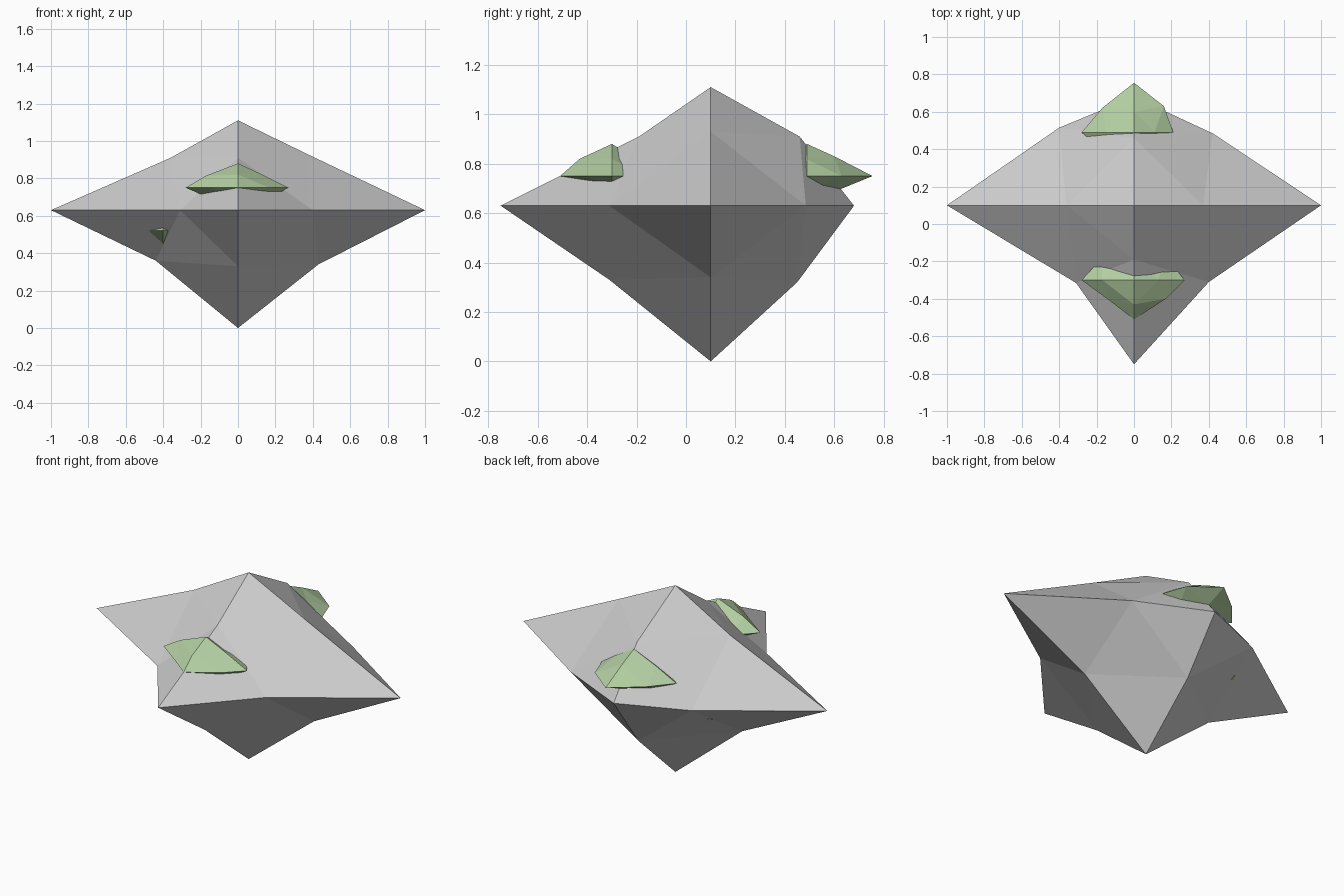
import bpy, bmesh
from mathutils import Vector

if "Cube" in bpy.data.objects:
    bpy.data.objects.remove(bpy.data.objects["Cube"])

AXIS = {'l': 0, 'r': 0, 'f': 1, 'b': 1, 'd': 2, 'u': 2}
SIGN = {'l': -1, 'r': 1, 'f': -1, 'b': 1, 'd': -1, 'u': 1}


def faceted_lump(name, centre, tips, mids, material=None):
    """Octahedron split once: six tips plus a dented point on each edge.
    tips: distance along each direction; mids: the two distances per edge."""
    bm = bmesh.new()
    c = Vector(centre)

    def point(parts):
        p = c.copy()
        for d, dist in parts:
            p[AXIS[d]] += SIGN[d] * dist
        return bm.verts.new(p)

    tip = {d: point([(d, t)]) for d, t in tips.items()}
    mid = {}
    for a in 'lr':
        for b in 'fb':
            for e in 'du':
                for pair in (a + b, a + e, b + e):
                    if pair not in mid:
                        default = [tips[k] * 0.52 for k in pair]
                        mid[pair] = point(zip(pair, mids.get(pair, default)))
                ab, ae, be = mid[a + b], mid[a + e], mid[b + e]
                for f in ((tip[a], ab, ae), (tip[b], be, ab), (tip[e], ae, be), (ab, be, ae)):
                    bm.faces.new(f)
    bmesh.ops.recalc_face_normals(bm, faces=bm.faces)
    me = bpy.data.meshes.new(name)
    bm.to_mesh(me)
    bm.free()
    ob = bpy.data.objects.new(name, me)
    bpy.context.collection.objects.link(ob)
    if material:
        me.materials.append(material)
    return ob


moss = bpy.data.materials.new("moss_green")
moss.diffuse_color = (0.45, 0.62, 0.36, 1)
moss.use_nodes = True
moss.node_tree.nodes["Principled BSDF"].inputs["Base Color"].default_value = moss.diffuse_color

# Main boulder
faceted_lump("rock", (0, 0.10, 0.63),
             dict(l=1, r=1, f=0.85, b=0.58, d=0.63, u=0.48),
             dict(lf=(0.31, 0.415), rf=(0.40, 0.41), lb=(0.40, 0.415), rb=(0.42, 0.385),
                  lu=(0.36, 0.28), ru=(0.37, 0.30), ld=(0.44, 0.27), rd=(0.43, 0.29),
                  fu=(0.29, 0.28), bu=(0.36, 0.28), fd=(0.41, 0.30), bd=(0.35, 0.31)))

# Moss patch on the front slope
faceted_lump("front_moss", (0, -0.30, 0.75),
             dict(l=0.28, r=0.27, f=0.21, b=0.20, d=0.13, u=0.13),
             dict(lf=(0.13, 0.11), rf=(0.17, 0.10), lb=(0.17, 0.12), rb=(0.17, 0.13),
                  lu=(0.17, 0.065), ru=(0.13, 0.07), ld=(0.14, 0.06), rd=(0.14, 0.07),
                  fu=(0.13, 0.07)), moss)

# Moss patch on the back slope
faceted_lump("back_moss", (0, 0.49, 0.75),
             dict(l=0.28, r=0.21, f=0.22, b=0.265, d=0.13, u=0.13),
             dict(lb=(0.17, 0.13), rb=(0.16, 0.14), bu=(0.11, 0.08), bd=(0.13, 0.055)), moss)

# Moss lump mostly buried in the left underside
faceted_lump("left_moss", (-0.40, 0.10, 0.52),
             dict(l=0.21, r=0.21, f=0.27, b=0.27, d=0.13, u=0.13),
             dict(lf=(0.10, 0.15), rf=(0.10, 0.15), fd=(0.136, 0.07), fu=(0.14, 0.07)), moss)
